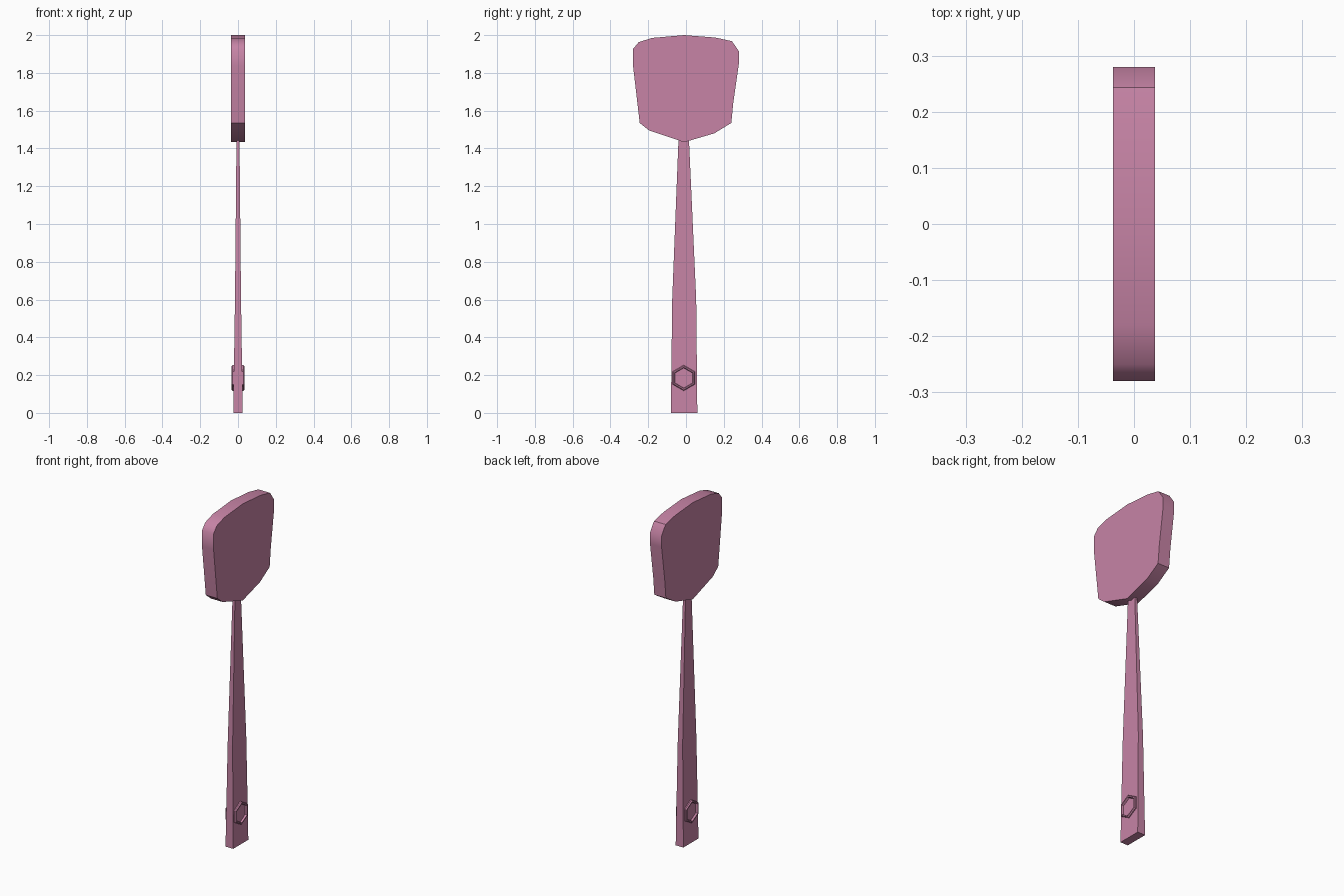
import bpy, bmesh, math

if "Cube" in bpy.data.objects:
    bpy.data.objects.remove(bpy.data.objects["Cube"])

pink = bpy.data.materials.new("pink")
pink.diffuse_color = (0.57, 0.23, 0.38, 1)
pink.use_nodes = True
pink.node_tree.nodes["Principled BSDF"].inputs["Base Color"].default_value = pink.diffuse_color


def finish(name, bm, smooth=None):
    bmesh.ops.recalc_face_normals(bm, faces=bm.faces)
    mesh = bpy.data.meshes.new(name)
    bm.to_mesh(mesh)
    bm.free()
    mesh.materials.append(pink)
    ob = bpy.data.objects.new(name, mesh)
    bpy.context.collection.objects.link(ob)
    if smooth:
        bpy.ops.object.select_all(action='DESELECT')
        ob.select_set(True)
        bpy.context.view_layer.objects.active = ob
        bpy.ops.object.shade_smooth_by_angle(angle=math.radians(smooth))
    return ob


def loft(bm, rings, caps=True, closed=False):
    """Bridge equal-length rings of points with quads."""
    vs = [[bm.verts.new(p) for p in r] for r in rings]
    n = len(vs[0])
    pairs = list(zip(vs, vs[1:])) + ([(vs[-1], vs[0])] if closed else [])
    for a, b in pairs:
        for i in range(n):
            j = (i + 1) % n
            bm.faces.new((a[i], a[j], b[j], b[i]))
    if caps:
        bm.faces.new(vs[0])
        bm.faces.new(vs[-1])


# Blade: y-z outline extruded across x
outline = [(-0.01, 2.0), (-0.18, 1.985), (-0.25, 1.963), (-0.28, 1.927),
           (-0.28, 1.835), (-0.245, 1.535), (-0.195, 1.495), (-0.01, 1.433),
           (0.15, 1.48), (0.24, 1.535), (0.25, 1.64), (0.28, 1.85),
           (0.28, 1.915), (0.243, 1.968), (0.155, 1.987)]
bm = bmesh.new()
loft(bm, [[(x, y, z) for y, z in outline] for x in (-0.0375, 0.0375)])
finish("blade", bm, 40)

# Handle: tapered rectangular sections (z, y min, y max, half thickness)
sections = [(0, -0.08, 0.06, 0.025), (0.6, -0.073, 0.054, 0.016),
            (1.44, -0.04, 0.016, 0.008), (1.47, -0.039, 0.015, 0.008)]
bm = bmesh.new()
loft(bm, [[(-t, a, z), (t, a, z), (t, b, z), (-t, b, z)]
          for z, a, b, t in sections])
finish("handle", bm)

# Raised hexagonal rim on both faces of the grip
rim = [(0.068, 0.028), (0.063, 0.034), (0.056, 0.034), (0.052, 0.018)]
for side, label in ((-1, "left"), (1, "right")):
    bm = bmesh.new()
    rings = []
    for r, x in [(0.068, 0.018)] + rim:
        rings.append([(side * x, -0.012 + r * math.sin(k * math.pi / 3),
                       0.185 + r * math.cos(k * math.pi / 3)) for k in range(6)])
    loft(bm, rings, caps=False, closed=True)
    finish("hexagon_rim_" + label, bm)
